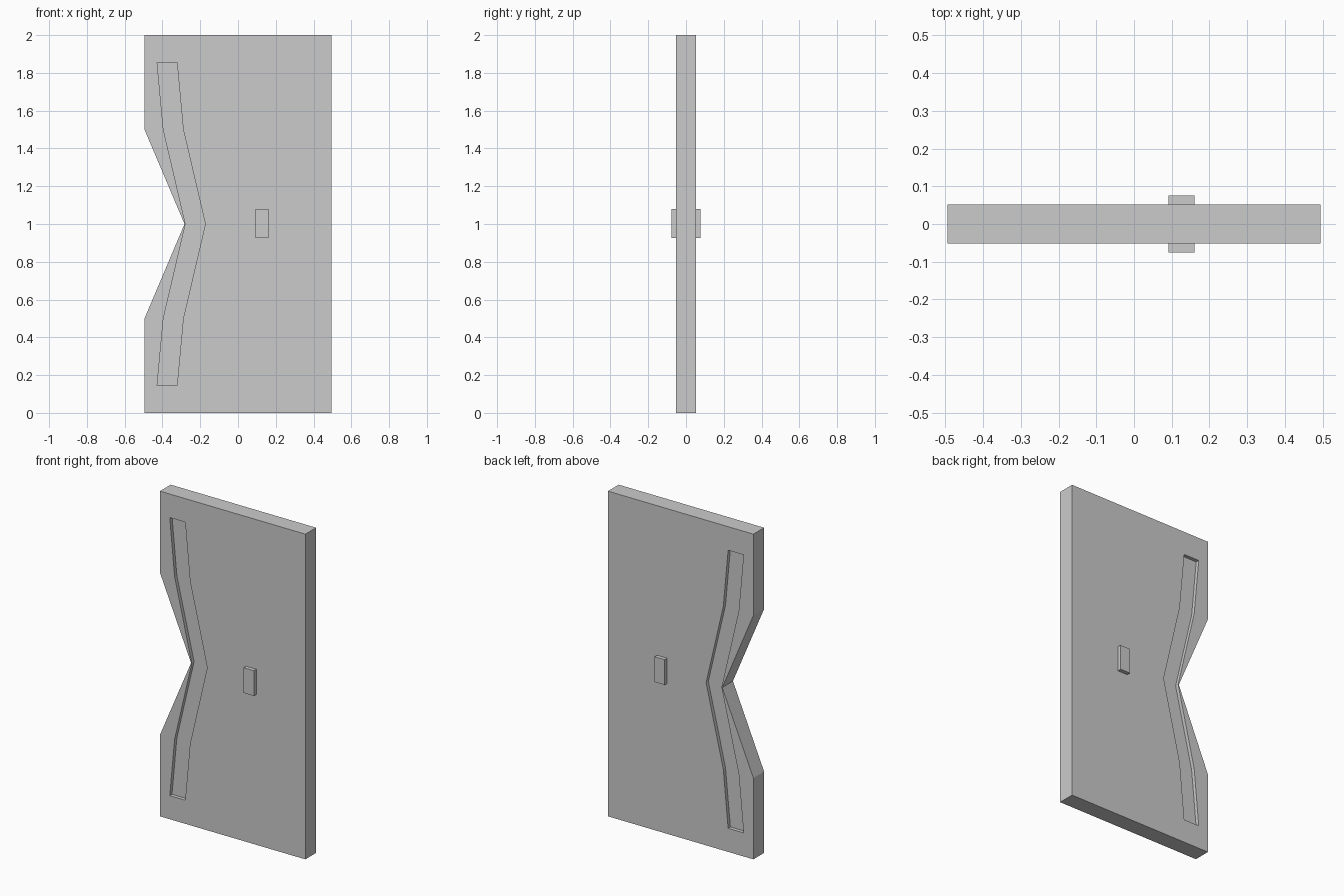
import bpy, bmesh

if "Cube" in bpy.data.objects:
    bpy.data.objects.remove(bpy.data.objects["Cube"])

HALF = 0.052      # half thickness of the panel
DEPTH = 0.022     # groove depth


def prism(name, outline, y0, y1):
    """Extrude an (x, z) outline along y from y0 to y1."""
    bm = bmesh.new()
    face = bm.faces.new([bm.verts.new((x, y0, z)) for x, z in outline])
    ext = bmesh.ops.extrude_face_region(bm, geom=[face])
    verts = [v for v in ext["geom"] if isinstance(v, bmesh.types.BMVert)]
    bmesh.ops.translate(bm, verts=verts, vec=(0, y1 - y0, 0))
    bmesh.ops.recalc_face_normals(bm, faces=bm.faces)
    mesh = bpy.data.meshes.new(name)
    bm.to_mesh(mesh)
    bm.free()
    obj = bpy.data.objects.new(name, mesh)
    bpy.context.collection.objects.link(obj)
    return obj


# Door panel with a V notch in its left edge
panel = prism("door_panel", [(-0.495, 0), (0.495, 0), (0.495, 2), (-0.495, 2),
                             (-0.495, 1.5), (-0.283, 1), (-0.495, 0.5)], -HALF, HALF)

# Bent groove following the notch, cut into both faces
left = [(-0.428, 0.145), (-0.395, 0.5), (-0.278, 1), (-0.395, 1.5), (-0.428, 1.855)]
groove = left + [(x + 0.105, z) for x, z in reversed(left)]
for side, s in (("front", -1), ("back", 1)):
    cutter = prism(side + "_groove_cutter", groove, s * (HALF - DEPTH), s * (HALF + 0.05))
    cutter.hide_render = True
    cutter.hide_set(True)
    cut = panel.modifiers.new(side + "_groove", 'BOOLEAN')
    cut.operation = 'DIFFERENCE'
    cut.solver = 'EXACT'
    cut.object = cutter

# Raised handle plate on each face
plate = [(0.092, 0.925), (0.161, 0.925), (0.161, 1.08), (0.092, 1.08)]
for side, s in (("front", -1), ("back", 1)):
    prism(side + "_handle_plate", plate, s * (HALF - 0.002), s * 0.076)
